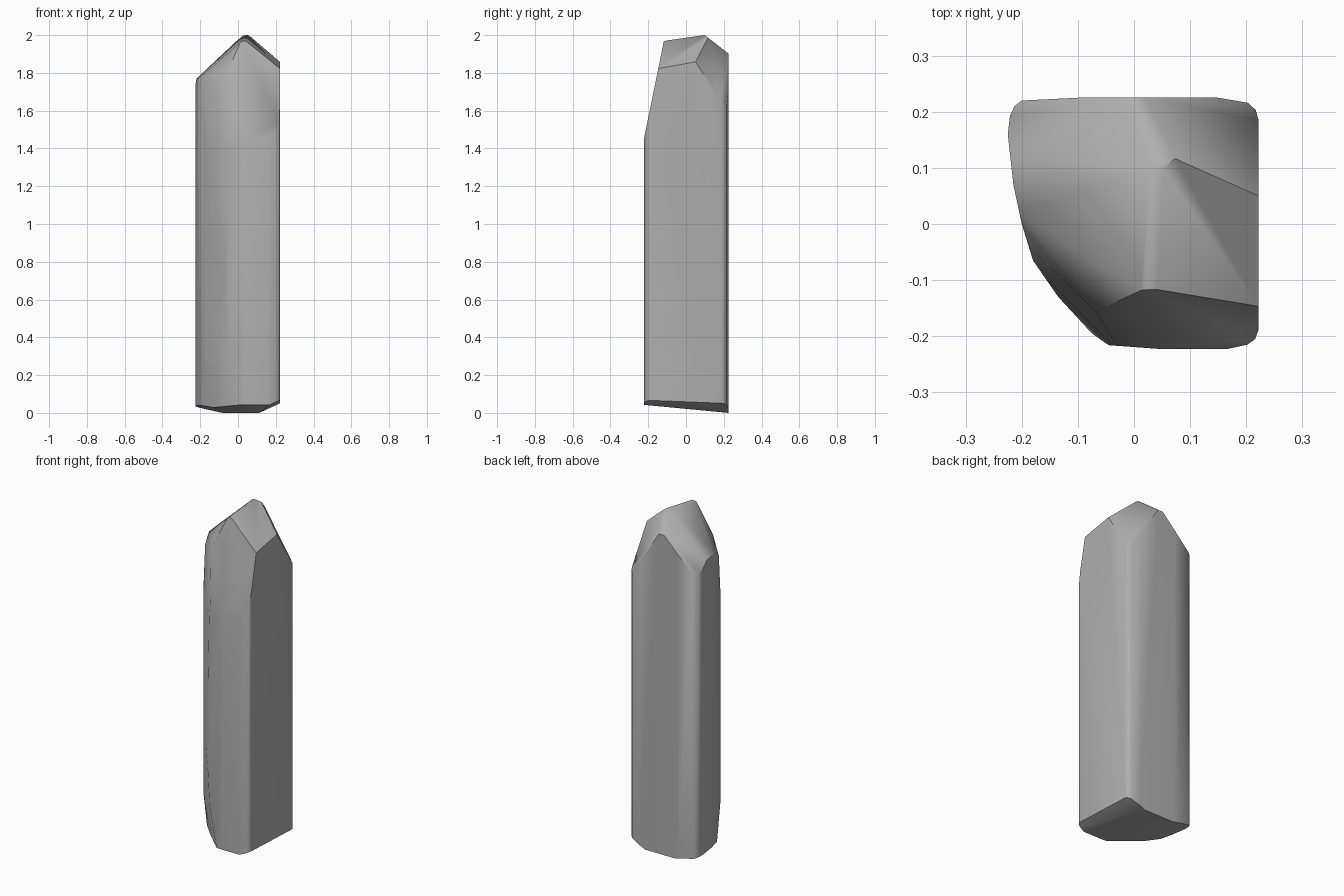
import bpy, bmesh, math
from mathutils import Vector

if "Cube" in bpy.data.objects:
    bpy.data.objects.remove(bpy.data.objects["Cube"])

# Pillar cross-section: squarish with one worn, rounded front-left corner
section = [(-0.20, 0.22), (-0.213, 0.21), (-0.221, 0.193), (-0.225, 0.16), (-0.215, 0.07),
           (-0.20, 0.0), (-0.18, -0.065), (-0.135, -0.13), (-0.075, -0.195),
           (-0.045, -0.216), (0.05, -0.223), (0.165, -0.223), (0.202, -0.215),
           (0.216, -0.205), (0.222, -0.188), (0.222, 0.185), (0.217, 0.203),
           (0.203, 0.216), (0.15, 0.225), (-0.10, 0.225)]

bm = bmesh.new()
base = bm.faces.new([bm.verts.new((x, y, -0.2)) for x, y in section])
ext = bmesh.ops.extrude_face_region(bm, geom=[base])
bmesh.ops.translate(bm, vec=(0, 0, 2.5),
                    verts=[v for v in ext['geom'] if isinstance(v, bmesh.types.BMVert)])
bmesh.ops.recalc_face_normals(bm, faces=bm.faces[:])


def chip(point, normal):
    """Slice off everything on the normal side of a plane and cap the cut."""
    geom = bm.verts[:] + bm.edges[:] + bm.faces[:]
    cut = bmesh.ops.bisect_plane(bm, geom=geom, dist=1e-5, plane_co=Vector(point),
                                 plane_no=Vector(normal), clear_outer=True)
    edges = [e for e in cut['geom_cut'] if isinstance(e, bmesh.types.BMEdge)]
    if edges:
        bmesh.ops.contextual_create(bm, geom=edges)


# Worn front-left corner: leans in toward the base and toward the top
for u0, z0, u1, z1 in [(0.145, 0.03, 0.178, 0.28), (0.178, 0.28, 0.19, 0.6),
                       (0.187, 0.9, 0.18, 1.4), (0.18, 1.4, 0.16, 1.75)]:
    slope = (u1 - u0) / (z1 - z0)
    s = math.sqrt(0.5)
    chip((-u0 * s, -u0 * s, z0), (-s, -s, -slope))

# Crown: left and right roof slopes, softened ridge, back slope, steep front face
chip((0.04, 0.10, 2.01), (-0.93, -0.10, 1))
chip((0.04, 0.10, 2.01), (0.78, -0.18, 1))
chip((0.04, 0.10, 2.0), (-0.08, -0.14, 1))
chip((0.04, 0.10, 2.0), (0, 0.78, 1))
chip((0, -0.223, 1.45), (0, -4.9, 1))
# Crown corner chips: front left, back right, back left
chip((-0.06, -0.15, 1.80), (-0.71, -0.54, 0.42))
chip((0.22, 0.218, 1.60), (1.56, 1.56, 1))
chip((-0.21, 0.22, 1.71), (-1.0, 0.7, 1))

# Base: gently sloped underside with chipped left and right edges
chip((0, 0.20, 0.003), (0, -0.095, -1))
chip((0.13, 0.20, 0.01), (0.45, -0.04, -1))
chip((-0.09, 0.20, 0.004), (-0.22, -0.06, -1))

low = min(v.co.z for v in bm.verts)
bmesh.ops.translate(bm, vec=(0, 0, -low), verts=bm.verts[:])
bmesh.ops.recalc_face_normals(bm, faces=bm.faces[:])
mesh = bpy.data.meshes.new("stone_pillar")
bm.to_mesh(mesh)
bm.free()
stone = bpy.data.objects.new("stone_pillar", mesh)
bpy.context.collection.objects.link(stone)

# Dark grey stone
stone_mat = bpy.data.materials.new("dark_stone")
stone_mat.diffuse_color = (0.43, 0.43, 0.43, 1)
stone_mat.use_nodes = True
stone_mat.node_tree.nodes["Principled BSDF"].inputs["Base Color"].default_value = stone_mat.diffuse_color
mesh.materials.append(stone_mat)

bpy.context.view_layer.objects.active = stone
stone.select_set(True)
bpy.ops.object.shade_smooth_by_angle(angle=math.radians(46.5))
